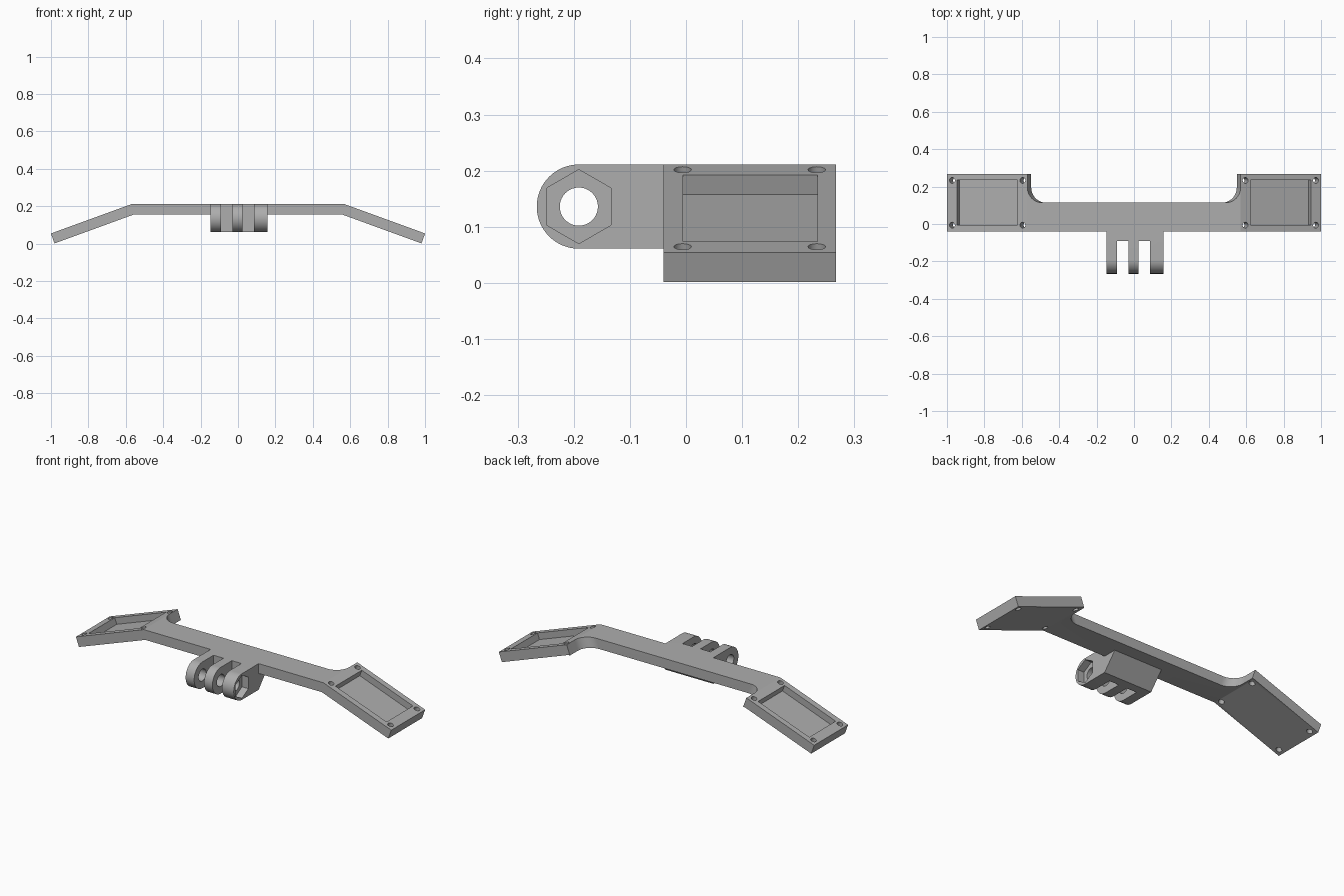
import bpy, bmesh
from math import pi, sin, cos, tan, radians
from mathutils import Matrix, Vector

cube = bpy.data.objects.get("Cube")
if cube:
    bpy.data.objects.remove(cube, do_unlink=True)

grey = bpy.data.materials.new("plain grey")
grey.use_nodes = True
grey.diffuse_color = (0.42, 0.42, 0.42, 1)
grey.node_tree.nodes["Principled BSDF"].inputs["Base Color"].default_value = (0.42, 0.42, 0.42, 1)

TILT = radians(20)
FRONT, BACK = -0.04, 0.267
TOP, THICK = 0.211, 0.0565
BEND, WING = 0.57, 0.458
PIN = Vector((0, -0.191, 0.136))


def loft(name, ring_a, ring_b, matrix=Matrix()):
    """Solid between two matching outlines."""
    bm = bmesh.new()
    a = [bm.verts.new(matrix @ Vector(p)) for p in ring_a]
    b = [bm.verts.new(matrix @ Vector(p)) for p in ring_b]
    bm.faces.new(a)
    bm.faces.new(b[::-1])
    for i in range(len(a)):
        j = (i + 1) % len(a)
        bm.faces.new((a[j], a[i], b[i], b[j]))
    bmesh.ops.recalc_face_normals(bm, faces=bm.faces)
    mesh = bpy.data.meshes.new(name)
    bm.to_mesh(mesh)
    bm.free()
    mesh.materials.append(grey)
    obj = bpy.data.objects.new(name, mesh)
    bpy.context.collection.objects.link(obj)
    return obj


def box(name, lo, hi, matrix=Matrix()):
    ring = [(lo[0], lo[1]), (hi[0], lo[1]), (hi[0], hi[1]), (lo[0], hi[1])]
    return loft(name, [(*p, lo[2]) for p in ring], [(*p, hi[2]) for p in ring], matrix)


def circle(r, n, turn=0.0):
    return [(r * cos(turn + 2 * pi * i / n), r * sin(turn + 2 * pi * i / n)) for i in range(n)]


def x_prism(name, outline, x0, x1):
    return loft(name, [(x0, *p) for p in outline], [(x1, *p) for p in outline])


def combine(target, tool, operation="DIFFERENCE"):
    mod = target.modifiers.new(tool.name, "BOOLEAN")
    mod.operation, mod.solver, mod.object = operation, "EXACT", tool
    bpy.context.view_layer.objects.active = target
    bpy.ops.object.modifier_apply(modifier=mod.name)
    bpy.data.objects.remove(tool, do_unlink=True)


# Bent bar: front profile with drooping wings, extruded front to back
mitre = BEND - THICK * tan(TILT / 2)
tip = Vector((BEND + WING * cos(TILT), TOP - WING * sin(TILT)))
tip_low = tip - THICK * Vector((sin(TILT), cos(TILT)))
half = [(BEND, TOP), tuple(tip), tuple(tip_low), (mitre, TOP - THICK)]
profile = half + [(-x, z) for x, z in reversed(half)]
bar = loft("bent_bar", [(x, FRONT, z) for x, z in profile], [(x, BACK, z) for x, z in profile])


# Rear notch between the wings, with leaning walls and filleted corners
def notch_ring(z, fillet=0.08, floor=0.114):
    w = BEND + (z - TOP) * tan(TILT)
    arc = [(w - fillet + fillet * sin(t), floor + fillet - fillet * cos(t))
           for t in (pi / 2 * i / 12 for i in range(13))]
    side = arc + [(w, 0.4)]
    return [(x, y, z) for x, y in side + [(-x, y) for x, y in reversed(side)]]


combine(bar, loft("rear_notch", notch_ring(0.1), notch_ring(0.3)))

# Shallow pocket and four screw holes in each wing
for side in (1, -1):
    frame = (Matrix.Diagonal((side, 1, 1, 1)) @ Matrix.Translation((BEND, 0, TOP))
             @ Matrix.Rotation(TILT, 4, "Y"))
    combine(bar, box("pocket", (0.055, -0.005, -0.037), (0.4, 0.234, 0.05), frame))
    for u in (0.027, 0.428):
        for y in (-0.006, 0.233):
            ring = [(u + a, y + b) for a, b in circle(0.0155, 24)]
            combine(bar, loft("screw_hole", [(*p, -0.1) for p in ring],
                              [(*p, 0.05) for p in ring], frame))

# Pivot mount: rounded nose, sloped heel below the bar
R = TOP - PIN.z
nose = [(PIN.y - R * sin(t), PIN.z + R * cos(t)) for t in (pi * i / 32 for i in range(33))]
heel = [(FRONT, PIN.z - R), (0.04, TOP - THICK), (0.04, TOP)]
mount = x_prism("pivot_mount", nose + heel, -0.146, 0.159)

# Slots between the three prongs
for x0, x1 in ((-0.092, -0.029), (0.024, 0.085)):
    combine(mount, box("slot", (x0, -0.4, 0), (x1, -0.09, 0.4)))

# Pin bore and hexagonal nut recess
bore = [(PIN.y + a, PIN.z + b) for a, b in circle(0.034, 40)]
combine(mount, x_prism("pin_bore", bore, -0.3, 0.3))
hexagon = [(PIN.y + a, PIN.z + b) for a, b in circle(0.066, 6, pi / 2)]
combine(mount, x_prism("nut_recess", hexagon, 0.119, 0.3))

# Join into one solid bracket
combine(bar, mount, "UNION")
bar.name = "bracket"
bpy.ops.object.select_all(action="DESELECT")
bar.select_set(True)
bpy.context.view_layer.objects.active = bar
bpy.ops.object.shade_smooth_by_angle(angle=radians(25))
